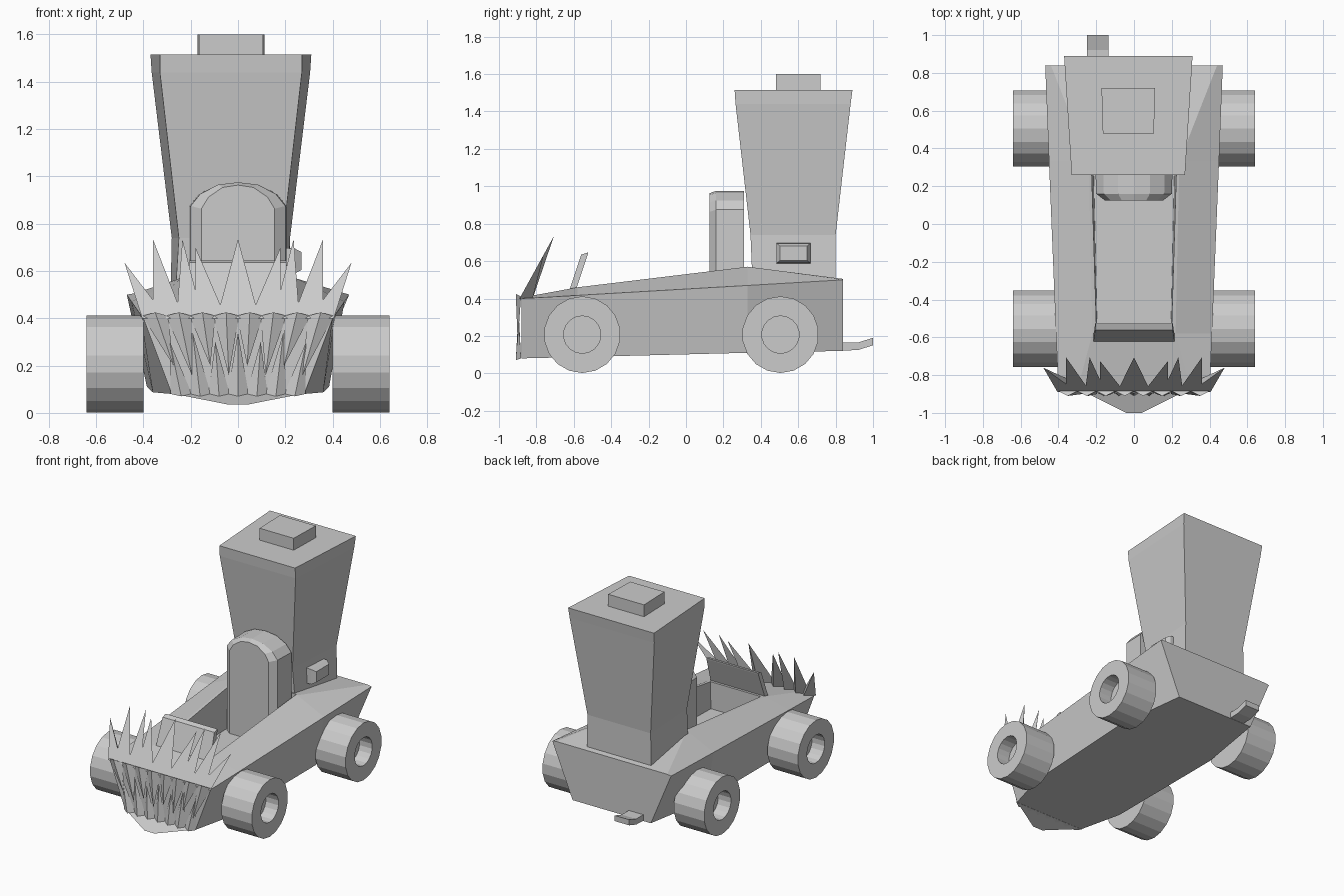
import bpy, bmesh
from math import sin, cos, pi

if "Cube" in bpy.data.objects:
    bpy.data.objects.remove(bpy.data.objects["Cube"])


def make(name, verts, faces):
    me = bpy.data.meshes.new(name)
    me.from_pydata(verts, [], faces)
    bm = bmesh.new()
    bm.from_mesh(me)
    bmesh.ops.recalc_face_normals(bm, faces=bm.faces)
    bm.to_mesh(me)
    bm.free()
    ob = bpy.data.objects.new(name, me)
    bpy.context.collection.objects.link(ob)
    return ob


def loft(name, rings):
    """Closed skin through rings of equal point count, capped at both ends."""
    n = len(rings[0])
    verts = [p for r in rings for p in r]
    faces = [(i*n + j, i*n + (j+1) % n, (i+1)*n + (j+1) % n, (i+1)*n + j)
             for i in range(len(rings) - 1) for j in range(n)]
    faces += [tuple(range(n)), tuple(range(len(verts) - n, len(verts)))]
    return make(name, verts, faces)


def rect(z, y0, w0, y1, w1, cx=0):
    return [(cx - w0, y0, z), (cx + w0, y0, z), (cx + w1, y1, z), (cx - w1, y1, z)]


def spikes(name, items):
    """Each item: left base, right base, middle base, tip."""
    verts, faces = [], []
    for it in items:
        k = len(verts)
        verts += it
        faces += [(k, k+1, k+2), (k, k+1, k+3), (k+1, k+2, k+3), (k+2, k, k+3)]
    return make(name, verts, faces)


# car body: stations of y, bottom half width/z, outer edge, inner rim
rings = []
for y, bw, bz, ow, oz, rw, rz in [
        (-0.88, 0.28, 0.08, 0.40, 0.40, 0.30, 0.405),
        (-0.58, 0.36, 0.087, 0.413, 0.417, 0.22, 0.46),
        (0.33, 0.385, 0.11, 0.45, 0.47, 0.24, 0.57),
        (0.84, 0.31, 0.12, 0.47, 0.50, 0.44, 0.505)]:
    rings.append([(-bw, y, bz), (-ow, y, oz), (-rw, y, rz),
                  (rw, y, rz), (ow, y, oz), (bw, y, bz)])
body = loft("body", rings)

# cockpit opening
cutter = loft("cockpit_cutter", [rect(0.27, -0.56, 0.195, 0.34, 0.215),
                                 rect(0.80, -0.56, 0.205, 0.34, 0.235)])
mod = body.modifiers.new("cockpit", 'BOOLEAN')
mod.operation = 'DIFFERENCE'
mod.solver = 'EXACT'
mod.object = cutter
cutter.hide_render = True
cutter.hide_viewport = True

# windscreen
loft("windscreen", [rect(0.44, -0.625, 0.215, -0.59, 0.215),
                    rect(0.635, -0.56, 0.205, -0.525, 0.205),
                    rect(0.645, -0.53, 0.205, -0.523, 0.205)])

# seat back with arched top, bevelled towards the front
arch = [(1, 0.26), (1, 0.875), (0.8, 0.925), (0.42, 0.965), (0, 0.975)]
arch = arch + [(-x, z) for x, z in arch[-2::-1]]
loft("seat_back", [[(x*w, y, z - d*(z > 0.5)) for x, z in arch]
                   for y, w, d in [(0.125, 0.155, 0.012), (0.16, 0.20, 0.0), (0.31, 0.205, 0.0)]])

# tower, its cap and side box
loft("tower", [rect(0.50, 0.355, 0.235, 0.80, 0.255, -0.03),
               rect(0.74, 0.345, 0.22, 0.80, 0.25, -0.03),
               rect(1.44, 0.265, 0.30, 0.88, 0.335, -0.03),
               rect(1.515, 0.26, 0.30, 0.89, 0.34, -0.03)])
loft("tower_cap", [rect(1.50, 0.48, 0.135, 0.72, 0.142, -0.03),
                   rect(1.60, 0.48, 0.135, 0.72, 0.142, -0.03)])
loft("side_box", [[(x, 0.575 + sy*h, 0.642 + sz*v)
                   for sy, sz in [(-1, -1), (1, -1), (1, 1), (-1, 1)]]
                  for x, h, v in [(0.19, 0.09, 0.055), (0.24, 0.09, 0.053), (0.268, 0.072, 0.038)]])

# rear hook
loft("rear_hook", [[(x, y, z) for x, z in [(-0.25, b), (-0.135, b), (-0.135, t), (-0.25, t)]]
                   for y, b, t in [(0.80, 0.12, 0.165), (0.92, 0.125, 0.165), (1.0, 0.15, 0.19)]])

# wheels with recessed hubs
N = 18
for side, s in (("right", 1), ("left", -1)):
    for end, cy in (("front", -0.555), ("rear", 0.505)):
        prof = [(0.40, 0.205), (0.64, 0.205), (0.64, 0.10), (0.54, 0.10)]
        loft(f"{end}_{side}_wheel",
             [[(s*x, cy + r*sin(2*pi*i/N), 0.207 - r*cos(2*pi*i/N)) for i in range(N)]
              for x, r in prof])

# crown of spikes leaning back over the nose: tip x, tip z, base span
crown = [(0, 0.735, -0.09, 0.09)]
for t in [(0.18, 0.70, 0.05, 0.18), (0.235, 0.735, 0.15, 0.26),
          (0.36, 0.735, 0.23, 0.36), (0.48, 0.635, 0.30, 0.405)]:
    crown += [t, (-t[0], t[1], -t[2], -t[3])]
spikes("crown_spikes", [[(a, -0.89, 0.40), (b, -0.89, 0.40), ((a + b)/2, -0.82, 0.40),
                         (tx, -0.89 + (tz - 0.40)*0.55, tz)] for tx, tz, a, b in crown])

# interlocking upper and lower teeth
teeth = []
for i in range(8):
    x = -0.35 + 0.1*i
    teeth.append([(x - 0.055, -0.882, 0.41), (x + 0.055, -0.882, 0.41), (x, -0.91, 0.425),
                  (x*0.78, -0.90, 0.16 if i % 2 else 0.20)])
for i in range(7):
    x = -0.24 + 0.08*i
    teeth.append([(x - 0.045, -0.882, 0.08), (x + 0.045, -0.882, 0.08), (x, -0.91, 0.07),
                  (x*1.2, -0.895, 0.34 if i % 2 else 0.30)])
spikes("teeth", teeth)

# flat chin plate
make("chin_plate", [(-0.28, -0.88, 0.082), (0.28, -0.88, 0.082), (0.04, -1.0, 0.035), (-0.04, -1.0, 0.035)],
     [(0, 1, 2, 3)])
